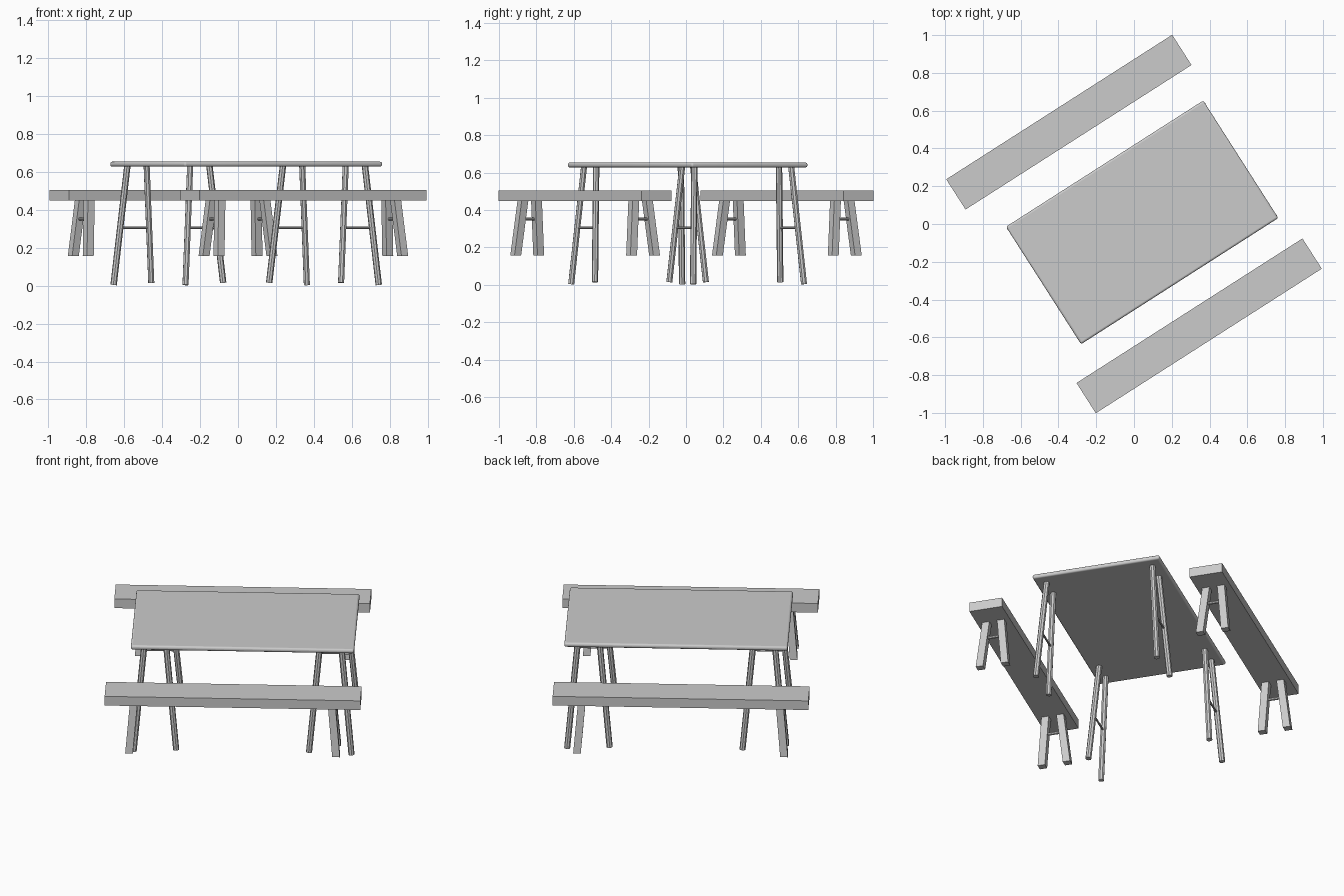
import bpy
import bmesh
from math import radians
from mathutils import Matrix, Vector

if "Cube" in bpy.data.objects:
    bpy.data.objects.remove(bpy.data.objects["Cube"])

TURN = Matrix.Rotation(radians(32.6), 4, 'Z')   # whole set is turned on the ground

grey = bpy.data.materials.new("light grey wood")
grey.use_nodes = True
colour = (0.6, 0.6, 0.6, 1)
grey.diffuse_color = colour
grey.node_tree.nodes["Principled BSDF"].inputs["Base Color"].default_value = colour


def add_object(name, bm):
    """Turn the finished mesh with the set and link it."""
    bmesh.ops.recalc_face_normals(bm, faces=bm.faces)
    mesh = bpy.data.meshes.new(name)
    bm.to_mesh(mesh)
    bm.free()
    mesh.materials.append(grey)
    obj = bpy.data.objects.new(name, mesh)
    obj.matrix_world = TURN
    bpy.context.collection.objects.link(obj)
    return obj


def box(name, centre, size):
    bm = bmesh.new()
    bmesh.ops.create_cube(bm, size=1)
    bmesh.ops.scale(bm, vec=size, verts=bm.verts)
    bmesh.ops.translate(bm, vec=centre, verts=bm.verts)
    return add_object(name, bm)


def rod(name, start, end, radius, sides=8):
    """Round bar between two points, its ends cut square."""
    start, end = Vector(start), Vector(end)
    axis = end - start
    bm = bmesh.new()
    bmesh.ops.create_cone(bm, cap_ends=True, segments=sides, radius1=radius,
                          radius2=radius, depth=axis.length)
    turn = axis.to_track_quat('Z', 'Y').to_matrix().to_4x4()
    bm.transform(Matrix.Translation((start + end) / 2) @ turn)
    return add_object(name, bm)


def slanted_post(name, foot, top, width):
    """Square post with level ends, sheared from foot to top."""
    foot, top = Vector(foot), Vector(top)
    bm = bmesh.new()
    bmesh.ops.create_cube(bm, size=width)
    for v in bm.verts:
        end = top if v.co.z > 0 else foot
        v.co = Vector((v.co.x, v.co.y, 0)) + end
    return add_object(name, bm)


# Tabletop with rounded rim
TX, TY = 0.041, -0.016
table = box("tabletop", (TX, TY, 0.641), (1.24, 0.738, 0.026))
bevel = table.modifiers.new("rounded rim", 'BEVEL')
bevel.width = 0.011
bevel.segments = 4
bpy.context.view_layer.objects.active = table
table.select_set(True)
bpy.ops.object.shade_smooth_by_angle(angle=radians(40))
table.select_set(False)

# Table legs: a splayed pair joined by a thin rung at each corner
for sx, end in ((-1, "right"), (1, "left")):
    for sy, side in ((-1, "front"), (1, "back")):
        label = f"{side}_{end}"
        x = TX + sx * 0.487
        for s, place in ((-1, "first"), (1, "second")):
            foot_z = 0.004 if s == sx else 0.015
            rod(f"table_leg_{label}_{place}",
                (x + s * 0.118, TY + sy * 0.352, foot_z),
                (x + s * 0.06, TY + sy * 0.307, 0.636), 0.017)
        y = TY + sy * 0.33
        rod(f"table_rung_{label}", (x - 0.09, y, 0.305), (x + 0.09, y, 0.305), 0.006)

# Benches: plank, splayed square legs and rungs
for sy, side in ((-1, "front"), (1, "back")):
    y = sy * 0.64
    box(f"{side}_bench_seat", (0, y, 0.477), (1.42, 0.19, 0.056))
    for sx, end in ((-1, "right"), (1, "left")):
        for s, place in ((-1, "front"), (1, "back")):
            slanted_post(f"{side}_bench_leg_{end}_{place}",
                         (sx * 0.575, y + s * 0.073, 0.157),
                         (sx * 0.55, y + s * 0.043, 0.452), 0.042)
        rod(f"{side}_bench_rung_{end}", (sx * 0.56, y - 0.05, 0.352),
            (sx * 0.56, y + 0.05, 0.352), 0.009)
